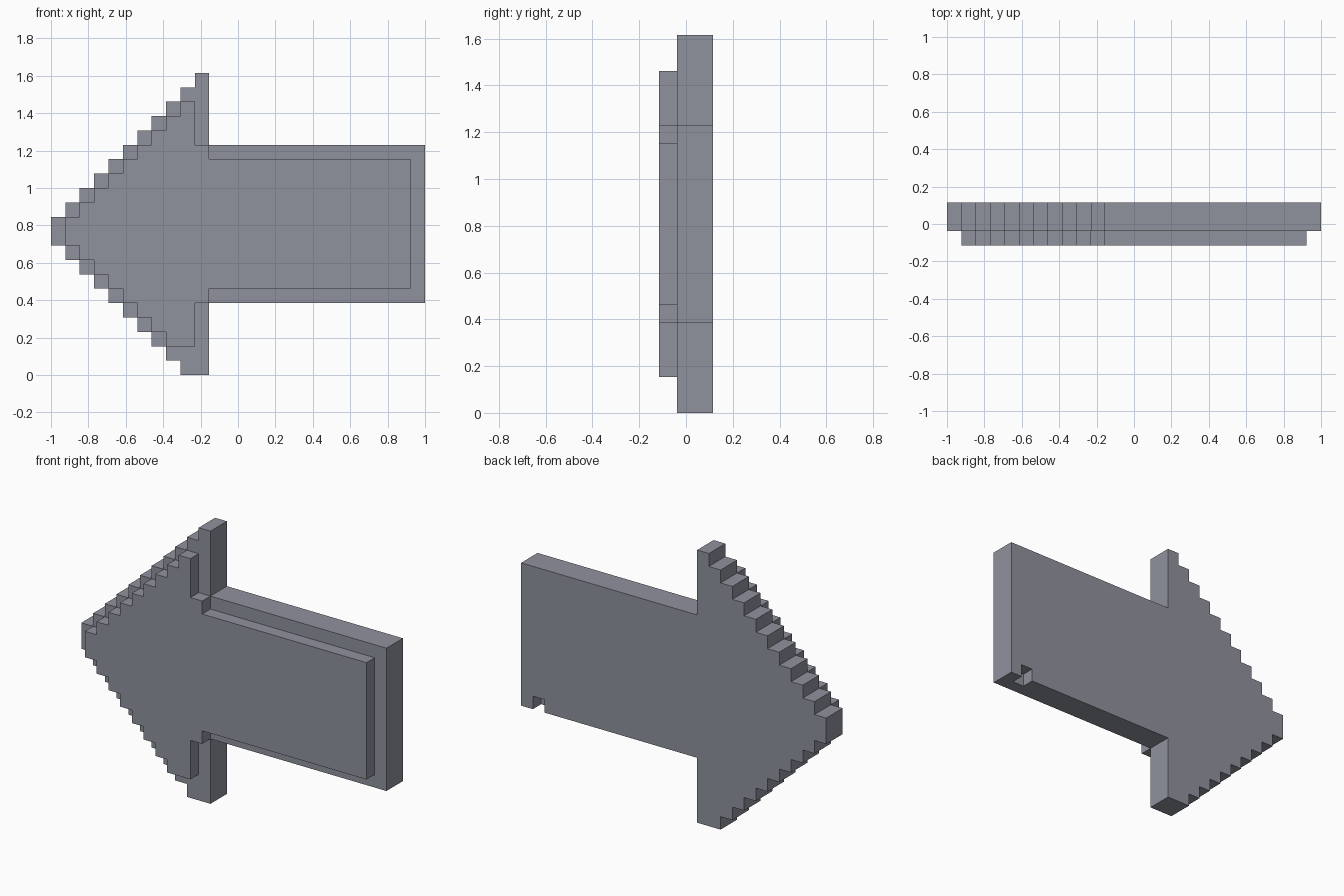
import bpy
import bmesh

cube = bpy.data.objects.get("Cube")
if cube:
    bpy.data.objects.remove(cube, do_unlink=True)

U = 1 / 13  # one block; the sign is 26 x 3 x 21 blocks

grey = bpy.data.materials.new("slate grey")
grey.use_nodes = True
colour = (0.279, 0.287, 0.337, 1)
grey.diffuse_color = colour
bsdf = next(n for n in grey.node_tree.nodes if n.type == "BSDF_PRINCIPLED")
bsdf.inputs["Base Color"].default_value = colour
bsdf.inputs["Roughness"].default_value = 0.8


def stepped_plate(name, columns, y0, y1):
    """Extrude a stepped outline; columns are (left, right, bottom, top) in blocks."""
    path = []
    for left, right, low, _ in columns:
        path += [(left, low), (right, low)]
    for left, right, _, high in reversed(columns):
        path += [(right, high), (left, high)]
    # keep only the true corners
    path = [p for i, p in enumerate(path) if p != path[i - 1]]
    n = len(path)
    corners = [p for i, p in enumerate(path)
               if not any(path[i - 1][k] == p[k] == path[(i + 1) % n][k] for k in (0, 1))]

    bm = bmesh.new()
    face = bm.faces.new([bm.verts.new((x * U - 1, (y0 - 1.5) * U, z * U)) for x, z in corners])
    grown = bmesh.ops.extrude_face_region(bm, geom=[face])["geom"]
    moved = [v for v in grown if isinstance(v, bmesh.types.BMVert)]
    bmesh.ops.translate(bm, verts=moved, vec=(0, (y1 - y0) * U, 0))
    bmesh.ops.recalc_face_normals(bm, faces=bm.faces)
    mesh = bpy.data.meshes.new(name)
    bm.to_mesh(mesh)
    bm.free()
    mesh.materials.append(grey)
    obj = bpy.data.objects.new(name, mesh)
    bpy.context.collection.objects.link(obj)
    return obj


# Back plate: stepped arrow head and straight shaft
back_columns = [(i, i + 1, max(0, 9 - i), 11 + i) for i in range(11)]
back_columns.append((11, 26, 5, 16))
back_plate = stepped_plate("arrow_back_plate", back_columns, 1, 3)

# Raised front plate, one block smaller all round
front_columns = [(i, i + 1, max(2, 10 - i), 10 + i) for i in range(1, 10)]
front_columns += [(10, 11, 5, 16), (11, 25, 6, 15)]
stepped_plate("arrow_front_plate", front_columns, 0, 1)

# Small one-block notch in the rear lower edge of the shaft
cutter = stepped_plate("notch_cutter", [(24, 25, 4, 6)], 2, 4)
cutter.hide_render = True
notch = back_plate.modifiers.new("notch", "BOOLEAN")
notch.operation = "DIFFERENCE"
notch.solver = "EXACT"
notch.object = cutter
bpy.context.view_layer.objects.active = back_plate
bpy.ops.object.modifier_apply(modifier=notch.name)
bpy.data.objects.remove(cutter, do_unlink=True)
